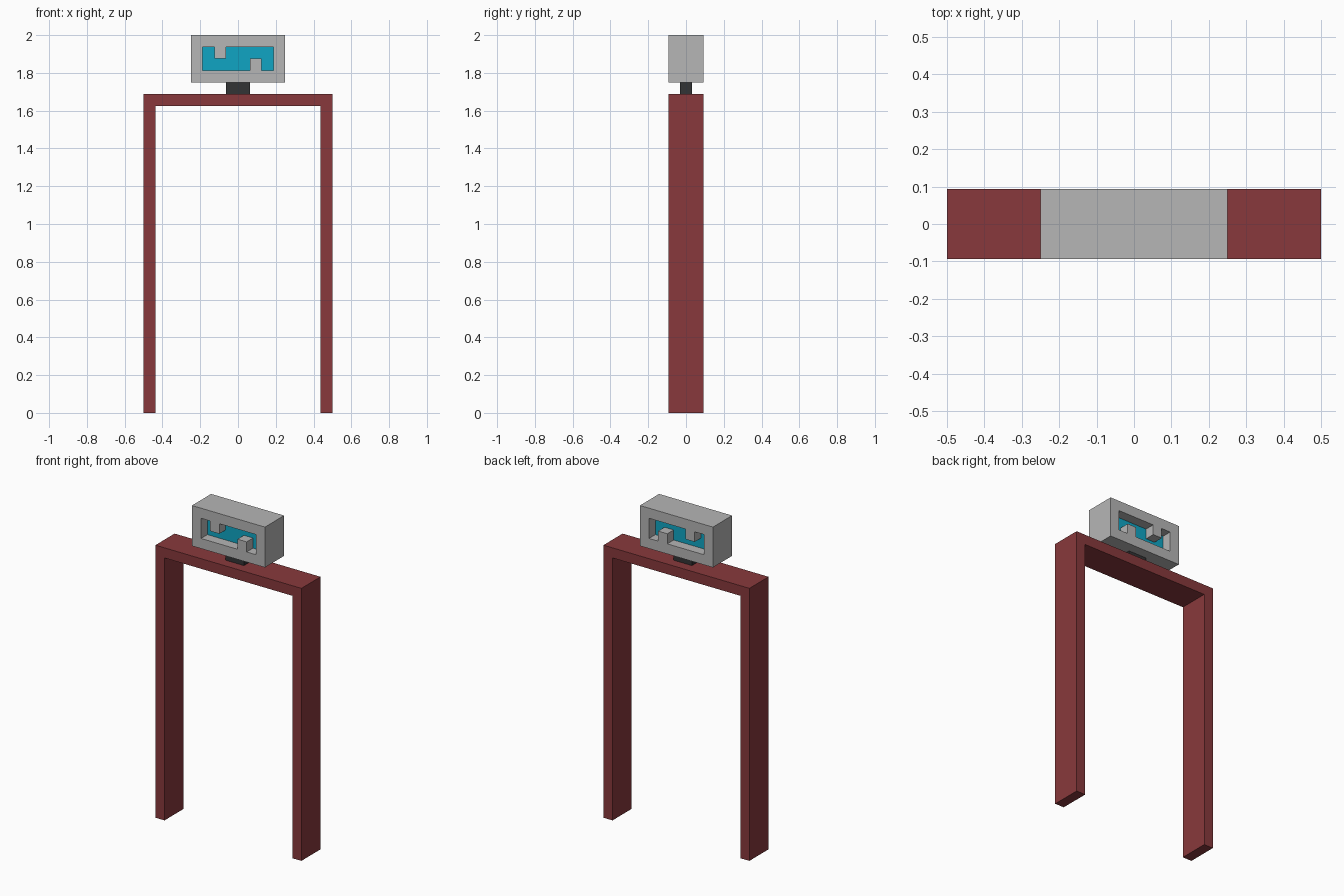
import bpy, bmesh, math
from mathutils import Matrix

cube = bpy.data.objects.get("Cube")
if cube:
    bpy.data.objects.remove(cube, do_unlink=True)

U = 1 / 16  # every part sits on this module


def material(name, srgb):
    col = [((c / 255 + 0.055) / 1.055) ** 2.4 for c in srgb] + [1]
    m = bpy.data.materials.new(name)
    m.use_nodes = True
    m.diffuse_color = col
    m.node_tree.nodes["Principled BSDF"].inputs["Base Color"].default_value = col
    return m


red = material("dark red", (136, 57, 60))
grey = material("light grey", (182, 182, 182))
black = material("charcoal", (50, 51, 53))
cyan = material("cyan", (16, 165, 195))


def extrude_outline(name, loops, depth, z, mat):
    """Extrude closed x-z outlines (later loops are holes) along y, centred."""
    cu = bpy.data.curves.new(name, 'CURVE')
    cu.dimensions = '2D'
    cu.fill_mode = 'BOTH'
    cu.extrude = depth * U / 2
    for pts in loops:
        s = cu.splines.new('POLY')
        s.points.add(len(pts) - 1)
        for p, (x, h) in zip(s.points, pts):
            p.co = (x * U, h * U, 0, 1)
        s.use_cyclic_u = True
        s.use_smooth = False
    temp = bpy.data.objects.new(name + "_outline", cu)
    bpy.context.collection.objects.link(temp)
    deps = bpy.context.evaluated_depsgraph_get()
    me = bpy.data.meshes.new_from_object(temp.evaluated_get(deps))
    bpy.data.objects.remove(temp, do_unlink=True)

    # Stand the outline up and clean the caps
    bm = bmesh.new()
    bm.from_mesh(me)
    bmesh.ops.remove_doubles(bm, verts=bm.verts, dist=1e-5)
    bmesh.ops.transform(bm, verts=bm.verts,
                        matrix=Matrix.Translation((0, 0, z * U)) @ Matrix.Rotation(math.pi / 2, 4, 'X'))
    bmesh.ops.dissolve_limit(bm, angle_limit=0.01, verts=bm.verts, edges=bm.edges)
    bmesh.ops.recalc_face_normals(bm, faces=bm.faces)
    for f in bm.faces:
        f.smooth = False
    bm.to_mesh(me)
    bm.free()
    me.name = name
    me.materials.clear()
    me.materials.append(mat)
    ob = bpy.data.objects.new(name, me)
    bpy.context.collection.objects.link(ob)
    return ob


def rect(w, h):
    return [(-w / 2, 0), (w / 2, 0), (w / 2, h), (-w / 2, h)]


# Gate: two legs joined by a top beam
arch = [(-8, 0), (-7, 0), (-7, 26), (7, 26), (7, 0), (8, 0), (8, 27), (-8, 27)]
extrude_outline("gate_arch", [arch], 3, 0, red)

# Short post holding the display
extrude_outline("display_post", [rect(2, 1)], 1, 27, black)

# Display housing with a window notched from above and below
half = [(-3, 1), (1, 1), (1, 2), (2, 2), (2, 1), (3, 1)]
window = half + [(-x, 4 - h) for x, h in half]  # half-turn symmetry
extrude_outline("display_housing", [rect(8, 4), window], 3, 28, grey)

# Recessed screen filling the window
extrude_outline("display_screen", [window], 1, 28, cyan)
